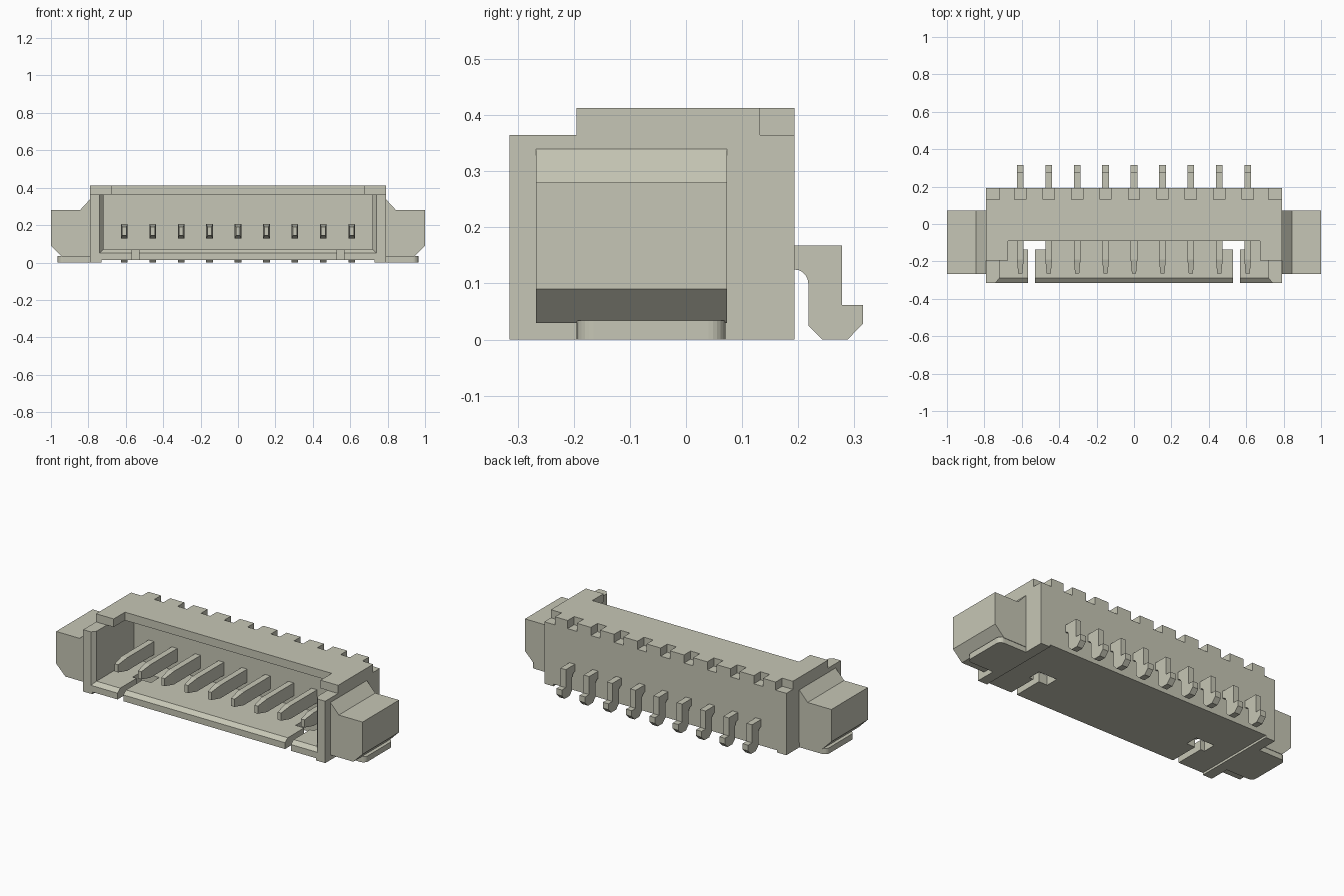
import bpy
import bmesh
import math

if "Cube" in bpy.data.objects:
    bpy.data.objects.remove(bpy.data.objects["Cube"], do_unlink=True)

COLOR = (0.565, 0.565, 0.465, 1)
mat = bpy.data.materials.new("warm grey plastic")
mat.use_nodes = True
mat.diffuse_color = COLOR
mat.node_tree.nodes["Principled BSDF"].inputs["Base Color"].default_value = COLOR


def loft(name, rings):
    """Closed solid through a sequence of rings with equal point counts."""
    bm = bmesh.new()
    vs = [[bm.verts.new(p) for p in ring] for ring in rings]
    n = len(vs[0])
    for a, b in zip(vs, vs[1:]):
        for i in range(n):
            j = (i + 1) % n
            bm.faces.new((a[i], a[j], b[j], b[i]))
    bm.faces.new(vs[0])
    bm.faces.new(vs[-1])
    bmesh.ops.recalc_face_normals(bm, faces=bm.faces)
    mesh = bpy.data.meshes.new(name)
    bm.to_mesh(mesh)
    bm.free()
    mesh.materials.append(mat)
    obj = bpy.data.objects.new(name, mesh)
    bpy.context.scene.collection.objects.link(obj)
    return obj


def extrude_x(name, profile, x0, x1):
    return loft(name, [[(x, y, z) for y, z in profile] for x in (x0, x1)])


def rect(y, x0, x1, z0, z1):
    return [(x0, y, z0), (x1, y, z0), (x1, y, z1), (x0, y, z1)]


def box(name, x0, x1, y0, y1, z0, z1):
    return loft(name, [rect(y, x0, x1, z0, z1) for y in (y0, y1)])


def cut(target, cutter):
    cutter.hide_render = True
    mod = target.modifiers.new("cut", "BOOLEAN")
    mod.operation = "DIFFERENCE"
    mod.solver = "EXACT"
    mod.object = cutter
    bpy.context.view_layer.objects.active = target
    bpy.ops.object.modifier_apply(modifier=mod.name)
    bpy.data.objects.remove(cutter, do_unlink=True)


FRONT, BACK, TOP, STEP = -0.315, 0.193, 0.413, 0.365
PITCH = 0.152

# Housing with a lower front step
housing = extrude_x("housing", [(FRONT, 0), (BACK, 0), (BACK, TOP), (-0.195, TOP),
                                (-0.195, STEP), (FRONT, STEP)], -0.79, 0.79)

# Open front, roof cutaway and flared cavity
cut(housing, box("mouth_cutter", -0.718, 0.718, -0.4, -0.195, 0.2, 0.5))
cut(housing, box("roof_cutter", -0.675, 0.675, -0.4, -0.09, 0.3, 0.5))
cut(housing, loft("cavity_cutter", [rect(0.06, -0.72, 0.72, 0.07, STEP),
                                    rect(-0.29, -0.72, 0.72, 0.07, STEP),
                                    rect(-0.34, -0.76, 0.76, 0.03, 0.4)]))

# Raised underside between the side walls
cut(housing, box("underside_cutter", -0.73, 0.73, -0.4, 0.3, -0.1, 0.013))

# T-shaped slots in the floor
for s in (-1, 1):
    x = s * 0.547
    cut(housing, box("slit_cutter", x - 0.019, x + 0.019, -0.4, -0.1, -0.1, 0.1))
    x = s * 0.532
    cut(housing, box("slot_cutter", x - 0.06, x + 0.06, -0.137, -0.06, -0.1, 0.1))

# Notches along the rear top edge
for i in range(-5, 6):
    x = i * PITCH
    end = 0.01 if abs(i) == 5 else 0
    cut(housing, box("notch_cutter", x - 0.03 - end, x + 0.03 + end,
                     0.132, 0.3, STEP, 0.5))

# Side ears and their solder tabs
ear_profile = [(0.785, 0.03), (0.94, 0.03), (1, 0.09), (1, 0.28),
               (0.845, 0.28), (0.785, 0.345)]
tab_profile = [(0.79, 0.035), (0.965, 0.035), (0.965, 0), (0.83, 0), (0.805, 0.01)]
for s, side in ((-1, "right"), (1, "left")):
    loft(side + "_ear", [[(s * x, y, z) for x, z in ear_profile] for y in (-0.267, 0.073)])
    # Tab outline with rounded outer corners
    outline = [(0.79, -0.195)]
    for cy, start in ((-0.165, -90), (0.04, 0)):
        for k in range(7):
            a = math.radians(start + 15 * k)
            outline.append((0.935 + 0.03 * math.cos(a), cy + 0.03 * math.sin(a)))
    outline.append((0.79, 0.07))
    loft(side + "_solder_tab", [[(s * x, y, z) for x, y in outline] for z in (0, 0.034)])

# Contact pins: tapered blade inside, bent solder leg behind
leg = [(0.15, 0.168), (0.278, 0.168), (0.278, 0.062), (0.315, 0.062), (0.315, 0.028),
       (0.288, 0), (0.243, 0), (0.218, 0.025), (0.218, 0.1)]
for k in range(1, 6):
    a = math.radians(18 * k)
    leg.append((0.193 + 0.025 * math.cos(a), 0.1 + 0.025 * math.sin(a)))
leg.append((0.15, 0.125))
for i in range(-4, 5):
    x = i * PITCH
    loft(f"pin_blade_{i + 5}", [rect(0.08, x - 0.018, x + 0.018, 0.128, 0.205),
                                rect(-0.19, x - 0.018, x + 0.018, 0.128, 0.205),
                                rect(-0.265, x - 0.011, x + 0.011, 0.145, 0.19)])
    extrude_x(f"pin_leg_{i + 5}", leg, x - 0.018, x + 0.018)
